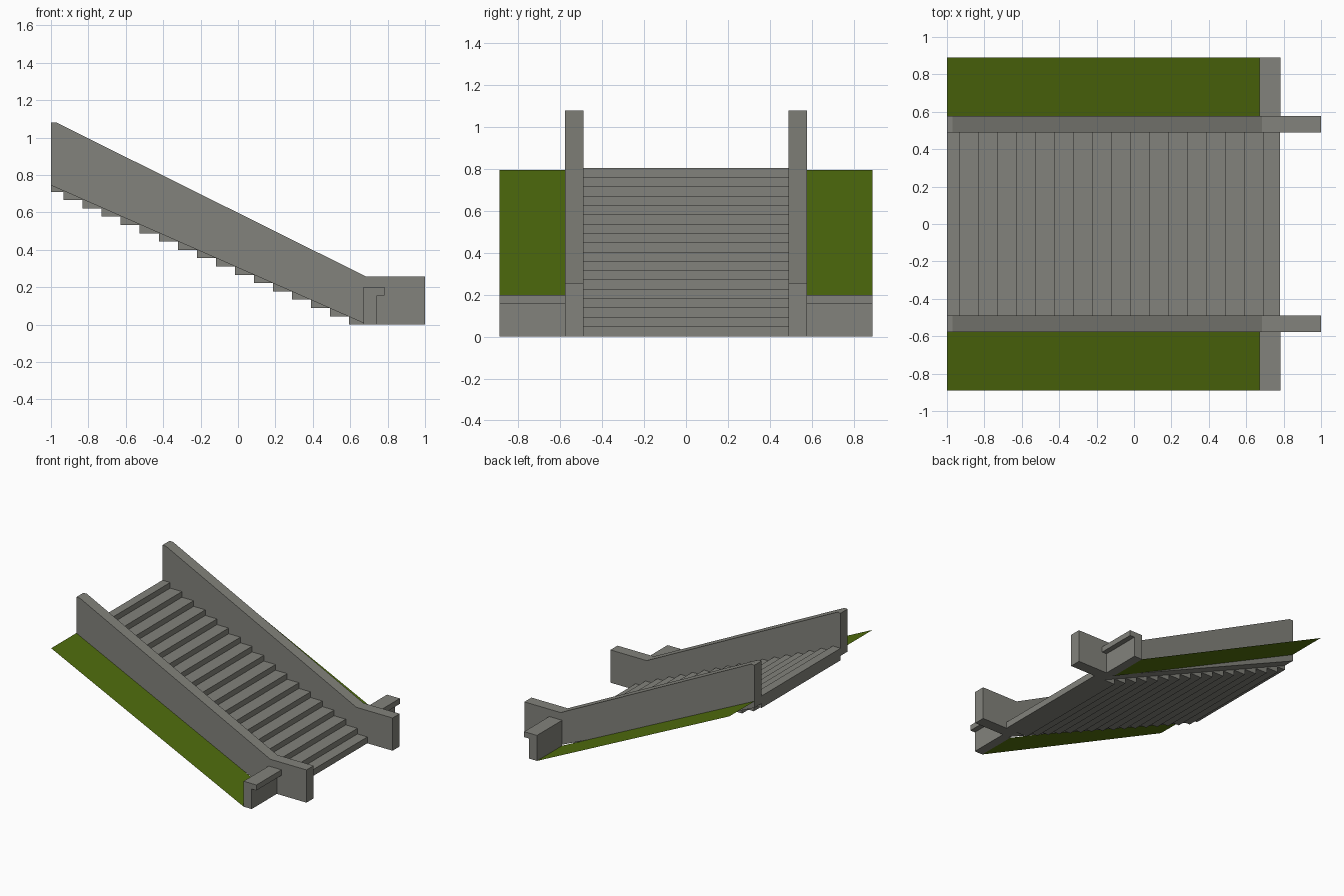
import bpy, bmesh

if "Cube" in bpy.data.objects:
    bpy.data.objects.remove(bpy.data.objects["Cube"])

STEPS, RUN, RISE = 18, 0.1017, 0.0444
INNER, OUTER, BANK = 0.49, 0.578, 0.89


def material(name, rgb):
    m = bpy.data.materials.new(name)
    m.diffuse_color = (*rgb, 1)
    m.use_nodes = True
    m.node_tree.nodes["Principled BSDF"].inputs["Base Color"].default_value = m.diffuse_color
    return m


concrete = material("concrete grey", (0.225, 0.225, 0.2))
grass = material("grass green", (0.082, 0.155, 0.004))


def extrude_profile(name, pts, y0, y1, mat):
    """Extrude an x-z outline from y0 to y1."""
    bm = bmesh.new()
    face = bm.faces.new([bm.verts.new((x, y0, z)) for x, z in pts])
    ext = bmesh.ops.extrude_face_region(bm, geom=[face])["geom"]
    verts = [g for g in ext if isinstance(g, bmesh.types.BMVert)]
    bmesh.ops.translate(bm, verts=verts, vec=(0, y1 - y0, 0))
    bmesh.ops.recalc_face_normals(bm, faces=bm.faces)
    return finish(name, bm, mat)


def finish(name, bm, mat):
    me = bpy.data.meshes.new(name)
    bm.to_mesh(me)
    bm.free()
    me.materials.append(mat)
    ob = bpy.data.objects.new(name, me)
    bpy.context.collection.objects.link(ob)
    return ob


# Stair flight: stepped on top and underneath
fronts = [0.781] + [0.695 - RUN * k for k in range(STEPS - 1)]
backs = fronts[1:] + [-1.0]
upper, lower = [], []
for k, (xf, xb) in enumerate(zip(fronts, backs)):
    top = 0.05 + RISE * k
    upper += [(xf, top), (xb, top)]
    if k > 0:
        bottom = RISE * (k - 1)
        lower += [(fronts[0] if k == 1 else xf, bottom), (xb, bottom)]
extrude_profile("stair_flight", upper + lower[::-1], -INNER, INNER, concrete)

wall = [(-1, 0.745), (-1, 1.08), (-0.97, 1.08), (0.685, 0.257),
        (1, 0.257), (1, 0), (0.69, 0)]
# Low retaining wall with a cap overhanging to the front
low_wall = [(0.672, 0), (0.672, 0.2), (0.783, 0.2), (0.783, 0.157),
            (0.742, 0.157), (0.742, 0)]

for side, s in (("left", -1), ("right", 1)):
    extrude_profile(side + "_side_wall", wall, s * INNER, s * OUTER, concrete)
    extrude_profile(side + "_retaining_wall", low_wall, s * OUTER, s * BANK, concrete)
    # Sloping grass bank
    bm = bmesh.new()
    ya, yb = sorted((s * OUTER, s * BANK))
    bm.faces.new([bm.verts.new(c) for c in
                  ((-1, ya, 0.797), (0.672, ya, 0), (0.672, yb, 0), (-1, yb, 0.797))])
    finish(side + "_grass_bank", bm, grass)
